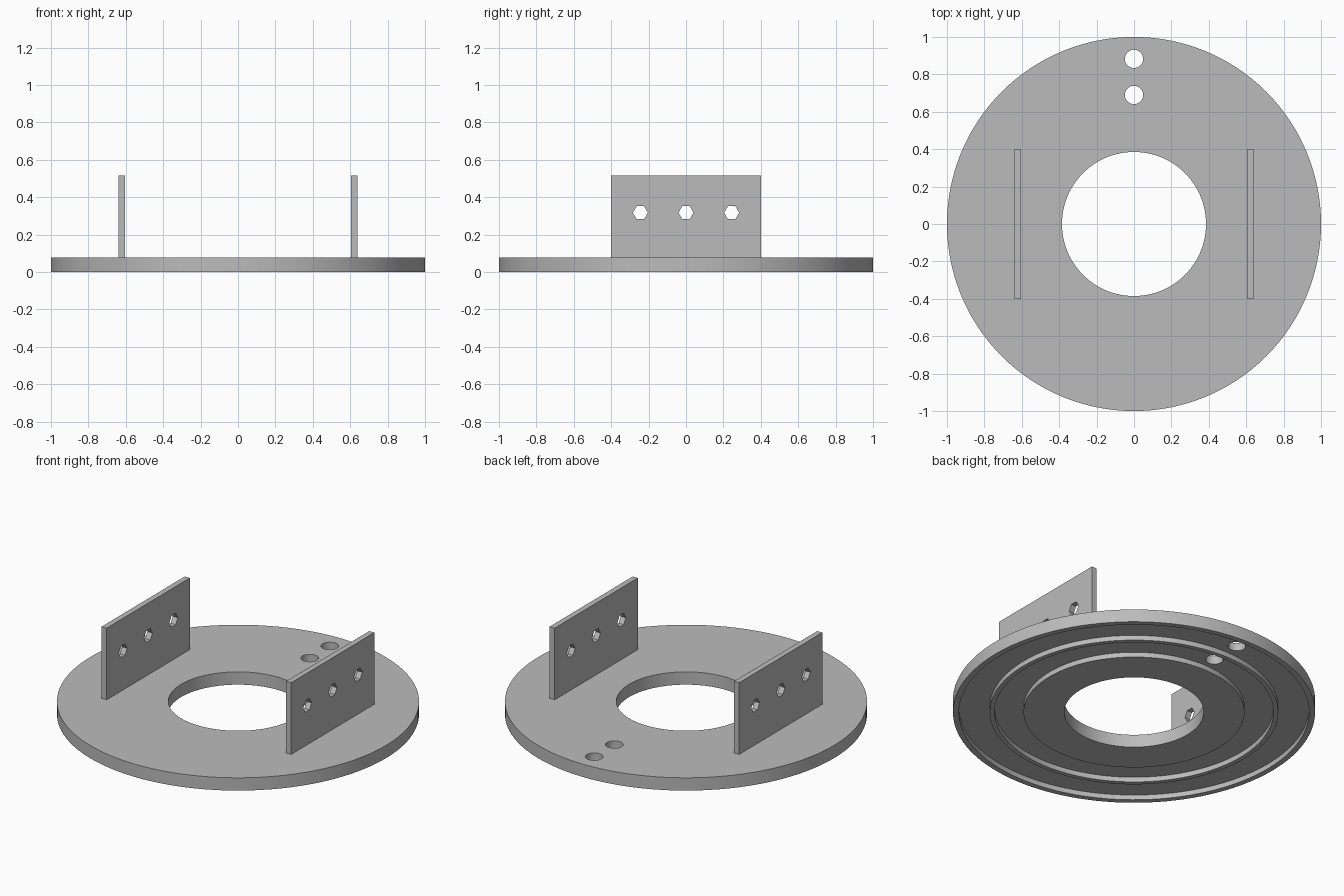
import bpy
import bmesh
import math
from mathutils import Matrix, Vector

if "Cube" in bpy.data.objects:
    bpy.data.objects.remove(bpy.data.objects["Cube"], do_unlink=True)

THICK = 0.078      # disc thickness
GROOVE = 0.03      # groove depth in the underside

grey = bpy.data.materials.new("plain grey")
grey.use_nodes = True
grey.diffuse_color = (0.5, 0.5, 0.5, 1)
grey.node_tree.nodes["Principled BSDF"].inputs["Base Color"].default_value = (0.5, 0.5, 0.5, 1)


def make_object(name, bm):
    bmesh.ops.recalc_face_normals(bm, faces=bm.faces)
    mesh = bpy.data.meshes.new(name)
    bm.to_mesh(mesh)
    bm.free()
    mesh.materials.append(grey)
    obj = bpy.data.objects.new(name, mesh)
    bpy.context.collection.objects.link(obj)
    return obj


def lathe(name, profile, segments):
    """Revolve a closed (radius, height) profile around z."""
    bm = bmesh.new()
    verts = [bm.verts.new((r, 0, z)) for r, z in profile]
    edges = [bm.edges.new((v, verts[i - 1])) for i, v in enumerate(verts)]
    bmesh.ops.spin(bm, geom=verts + edges, cent=(0, 0, 0), axis=(0, 0, 1),
                   angle=math.tau, steps=segments, use_merge=True)
    bmesh.ops.remove_doubles(bm, verts=bm.verts, dist=1e-5)
    return make_object(name, bm)


def pin_cutter(name, centres, axis, radius, length, sides, turn=0):
    """Prisms along an axis, used for drilling a row of holes."""
    bm = bmesh.new()
    aim = Vector(axis).to_track_quat("Z", "Y").to_matrix().to_4x4()
    for c in centres:
        bmesh.ops.create_cone(bm, cap_ends=True, segments=sides, radius1=radius,
                              radius2=radius, depth=length,
                              matrix=Matrix.Translation(c) @ aim @ Matrix.Rotation(turn, 4, "Z"))
    return make_object(name, bm)


def drill(obj, cutter):
    mod = obj.modifiers.new("holes", "BOOLEAN")
    mod.operation = "DIFFERENCE"
    mod.solver = "EXACT"
    mod.object = cutter
    bpy.ops.object.select_all(action="DESELECT")
    bpy.context.view_layer.objects.active = obj
    obj.select_set(True)
    bpy.ops.object.modifier_apply(modifier=mod.name)
    bpy.data.objects.remove(cutter, do_unlink=True)
    bpy.ops.object.shade_smooth_by_angle(angle=math.radians(30))


# Base disc with a centre opening and two ring grooves underneath
profile = [(0.385, THICK), (0.385, 0)]
for inner, outer in ((0.61, 0.77), (0.797, 0.967)):
    profile += [(inner, 0), (inner, GROOVE), (outer, GROOVE), (outer, 0)]
profile += [(1, 0), (1, THICK)]
disc = lathe("base_disc", profile, 128)

# Two round holes through the groove floors at the back
drill(disc, pin_cutter("disc_cutter", [(0, 0.69, 0.05), (0, 0.883, 0.05)],
                       (0, 0, 1), 0.049, 0.3, 32))

# Upright side plates, each with three hexagonal holes
for name, side in (("left_plate", 1), ("right_plate", -1)):
    x = side * 0.622
    bm = bmesh.new()
    bmesh.ops.create_cube(bm, size=1)
    bmesh.ops.scale(bm, vec=(0.034, 0.8, 0.515 - THICK), verts=bm.verts)
    bmesh.ops.translate(bm, vec=(x, 0, (0.515 + THICK) / 2), verts=bm.verts)
    plate = make_object(name, bm)
    holes = [(x, y, 0.317) for y in (-0.244, 0, 0.244)]
    # Hexagon corners point along y
    cutter = pin_cutter("plate_cutter", holes, (1, 0, 0), 0.04, 0.2, 6)
    if abs(max(v.co.y for v in cutter.data.vertices) - 0.284) > 0.001:
        bpy.data.objects.remove(cutter, do_unlink=True)
        cutter = pin_cutter("plate_cutter", holes, (1, 0, 0), 0.04, 0.2, 6, math.pi / 6)
    drill(plate, cutter)
